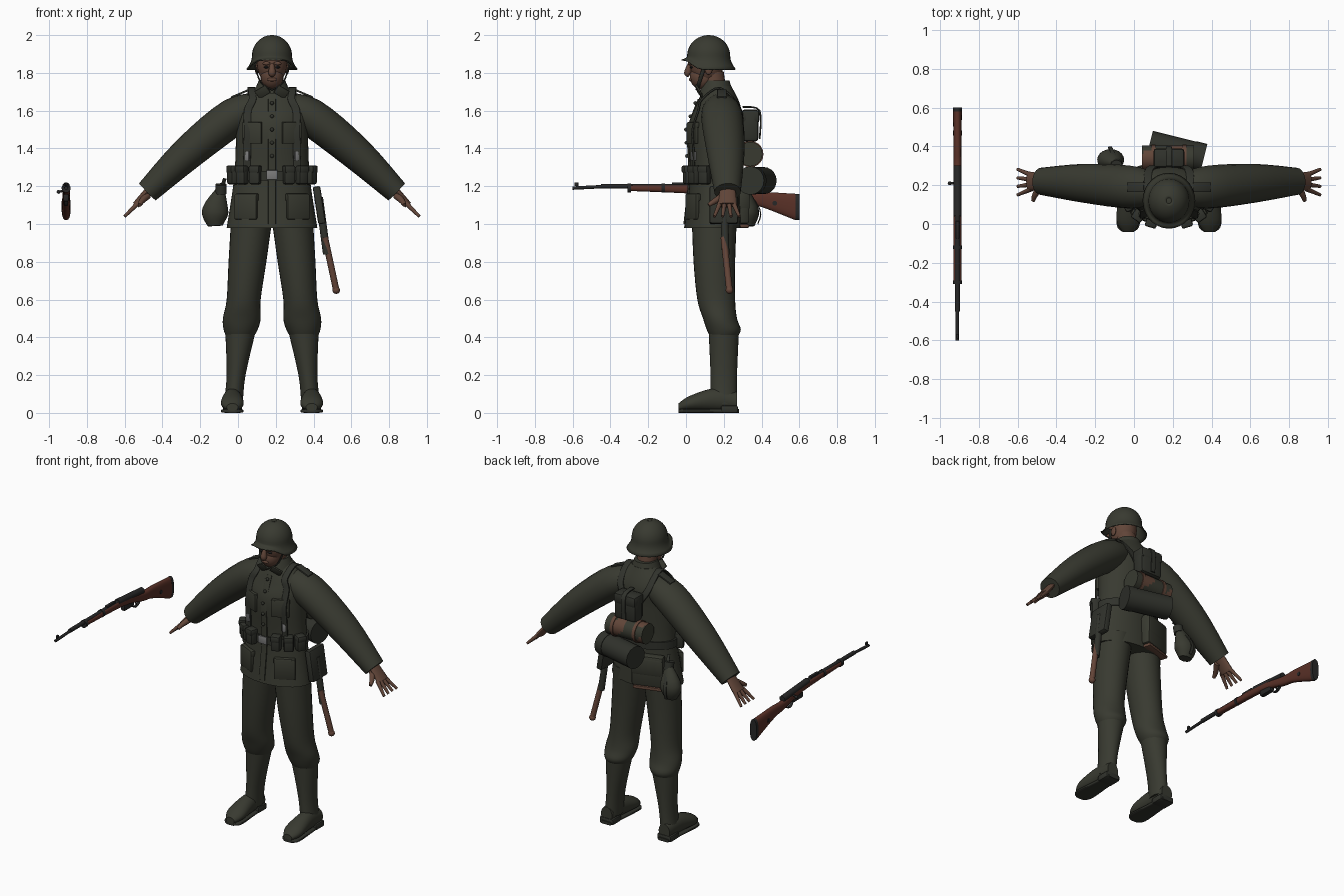
import bpy, bmesh
from math import sin, cos, tau, atan2, radians, copysign
from mathutils import Vector, Matrix, Euler

X, Y, Z = Matrix.Identity(3)
if bpy.data.objects.get("Cube"):
    bpy.data.objects.remove(bpy.data.objects["Cube"])


def material(name, *rgb):
    mat = bpy.data.materials.new(name)
    mat.use_nodes = True
    mat.diffuse_color = (*rgb, 1)
    shader = mat.node_tree.nodes["Principled BSDF"]
    shader.inputs["Base Color"].default_value = (*rgb, 1)
    shader.inputs["Roughness"].default_value = .9
    return mat


cloth = material("olive cloth", .04, .042, .03)
gear = material("dark gear", .03, .032, .025)
flesh = material("skin", .12, .06, .04)
wood = material("wood", .1, .03, .02)
pale_wood = material("pale wood", .13, .06, .04)
canvas = material("brown canvas", .12, .06, .04)
steel = material("gunmetal", .02, .02, .02)
silver = material("buckle grey", .2, .2, .2)
assembly_x = .18   # centre of the assembly being built


def finish(name, bm, *mats):
    """Turn a bmesh into a smooth object with sharp corners kept."""
    bmesh.ops.recalc_face_normals(bm, faces=bm.faces)
    mesh = bpy.data.meshes.new(name)
    bm.to_mesh(mesh)
    bm.free()
    mesh.shade_smooth()
    mesh.set_sharp_from_angle(angle=radians(40))
    for mat in mats:
        mesh.materials.append(mat)
    obj = bpy.data.objects.new(name, mesh)
    obj.location.x = assembly_x
    bpy.context.collection.objects.link(obj)
    return obj


def bridge(name, rings, mats, capped=True, rule=None):
    """Join rings of points; faces that match the rule take the second material."""
    bm = bmesh.new()
    loops = [[bm.verts.new(point) for point in ring] for ring in rings]
    for low, high in zip(loops, loops[1:]):
        for i, vert in enumerate(low):
            face = bm.faces.new((low[i - 1], vert, high[i], high[i - 1]))
            if rule and rule(face.calc_center_median()):
                face.material_index = 1
    if capped:
        bm.faces.new(loops[0])
        bm.faces.new(loops[-1])
    return finish(name, bm, *mats)


def ellipse(center, u, v, ru, rv, power=1, count=28):
    def bend(value):
        return copysign(abs(value) ** power, value)
    angles = [tau * i / count for i in range(count)]
    return [center + u * ru * bend(cos(a)) + v * rv * bend(sin(a)) for a in angles]


def smooth_rows(rows, steps):
    """Catmull-Rom interpolation between rows."""
    rows = [Vector(row) for row in rows]
    padded = [rows[0], *rows, rows[-1]]
    result = []
    for before, start, end, after in zip(padded, rows, rows[1:], padded[3:]):
        leave, arrive = (end - before) / 2, (after - start) / 2
        for k in range(steps):
            t = k / steps
            ease = t * t * (3 - 2 * t)
            result.append(start.lerp(end, ease) + leave * t * (1 - t) ** 2 - arrive * t * t * (1 - t))
    return result + [rows[-1]]


def loft(name, rows, mat, x=0, lean=0, along_y=False, steps=4, power=1):
    """Rows: position on the axis, sideways position, half width, half depth."""
    rings = []
    for main, offset, width, depth in smooth_rows(rows, steps):
        place = (main, offset) if along_y else (offset, main)
        center = Vector((x + lean * main, *place))
        rings.append(ellipse(center, X, Z if along_y else Y, width, depth, power))
    return bridge(name, rings, [mat])


def path(name, points, radii, mats, side=X, flat=1, steps=4, power=1, rule=None):
    """Sweep an ellipse along points, with one radius or one for each point."""
    if not isinstance(radii, tuple):
        radii = [radii] * len(points)
    rows = smooth_rows([(*p, r) for p, r in zip(points, radii)], steps)
    rings = []
    for i, row in enumerate(rows):
        ahead, behind = rows[min(i + 1, len(rows) - 1)], rows[max(i - 1, 0)]
        tangent = (ahead - behind).xyz.normalized()
        across = tangent.cross(Z if abs(tangent.dot(side)) > .9 else side).normalized()
        rings.append(ellipse(row.xyz, across.cross(tangent), across, row.w, row.w * flat, power, 20))
    return bridge(name, rings, mats, rule=rule)


def rod(name, start, end, radius, mat):
    return path(name, [start, end], radius, [mat], steps=1)


def strap(name, points, half_width, mat=gear):
    return path(name, points, half_width, [mat], flat=.3, power=.4)


def box(name, center, size, mat, turn=(0, 0, 0)):
    bm = bmesh.new()
    place = Matrix.LocRotScale(Vector(center), Euler(turn), Vector(size))
    bmesh.ops.create_cube(bm, size=1, matrix=place)
    bmesh.ops.bevel(bm, geom=bm.edges[:], offset=min(size) * .25, segments=2, affect='EDGES', profile=.5)
    return finish(name, bm, mat)


def ball(name, center, radii, mat):
    bm = bmesh.new()
    place = Matrix.LocRotScale(Vector(center), None, Vector(radii))
    bmesh.ops.create_uvsphere(bm, u_segments=24, v_segments=14, radius=1, matrix=place)
    return finish(name, bm, mat)


# Jacket
JACKET = [(.98, .14, .24, .15), (1.25, .15, .2, .13), (1.5, .15, .19, .14),
          (1.62, .17, .19, .12), (1.73, .17, .08, .07)]
loft("jacket", JACKET, cloth, steps=6)


def on_jacket(degrees, z, out=.01):
    """Point on the jacket and its heading, by angle from the front."""
    low, high = next((a, b) for a, b in zip(JACKET, JACKET[1:]) if z <= b[0])
    _, y, width, depth = Vector(low).lerp(Vector(high), (z - low[0]) / (high[0] - low[0]))
    s, c = sin(radians(degrees)), cos(radians(degrees))
    point = Vector(((width + out) * s, y - (depth + out) * c, z))
    return point, (0, 0, atan2(s / width, c / depth))


def patch(name, degrees, z, size, mat, out=.01):
    point, turn = on_jacket(degrees, z, out)
    return box(name, point, size, mat, turn)


# Collar, front flap, buttons and belt
loft("collar", [(1.69, .16, .1, .09), (1.76, .16, .07, .07)], cloth)
strap("front_flap", [on_jacket(0, 1 + i * .11, 0)[0] for i in range(7)], .02, cloth)
for i in range(5):
    ball("button", on_jacket(0, 1.36 + i * .07)[0], (.01, .01, .01), gear)
loft("belt", [(z, .15, .21, .14) for z in (1.23, 1.28)], gear, steps=1)
patch("belt_buckle", 0, 1.26, (.06, .01, .05), silver, .02)

for s in (-1, 1):
    # Pockets, pouches and shoulder board
    box("collar_point", (s * .05, .07, 1.7), (.07, .01, .05), cloth, (.5, s * .5, s * .4))
    for part, degrees, z, size in (("chest", 33, 1.48, .11), ("hip", 38, 1.09, .13)):
        patch(part + "_pocket", s * degrees, z, (size, .02, size), cloth, 0)
        patch(part + "_pocket_flap", s * degrees, z + size * .4, (size, .03, size * .3), cloth, 0)
    for degrees in (24, 46, 70):
        patch("ammo_pouch", s * degrees, 1.26, (.06, .05, .1), gear, .02)
        patch("pouch_lid", s * degrees, 1.29, (.06, .06, .04), gear, .02)
    box("shoulder_board", (s * .17, .19, 1.69), (.1, .05, .01), gear, (0, s * .4, 0))

    # Load straps
    chest = [on_jacket(s * 40, z)[0] for z in (1.3, 1.4, 1.5, 1.6, 1.66)]
    back = [on_jacket(s * turn, z)[0] for turn, z in ((150, 1.62), (170, 1.5), (175, 1.28))]
    strap("load_strap", [*chest, (s * .11, .18, 1.72), *back], .02)
    patch("strap_hook", s * 40, 1.36, (.03, .02, .05), silver)

    # Sleeve
    elbow, wrist = (s * .44, .21, 1.38), (s * .66, .22, 1.17)
    path("sleeve", [(s * .06, .18, 1.62), (s * .2, .19, 1.57), elbow, wrist],
         (.08, .11, .1, .07), [cloth], side=Y, flat=.9)

    # Hand
    path("palm", [(s * .64, .22, 1.2), (s * .72, .22, 1.1)], (.04, .05), [flesh], side=Y, flat=.4)
    for i in range(4):
        knuckle = Vector((s * .71, .18 + i * .024, 1.11))
        reach = Vector((s * .07, i * .02 - .03, -.07))
        path("finger", [knuckle, knuckle + reach], (.013, .008), [flesh])
    path("thumb", [(s * .66, .2, 1.15), (s * .69, .15, 1.12), (s * .7, .12, 1.1)], (.02, .015, .01), [flesh])

    # Trousers and boots
    loft("trouser_leg", [(1.05, .15, .11, .12), (.8, .15, .1, .11), (.6, .16, .09, .1), (.5, .18, .1, .09),
                         (.44, .2, .09, .09), (.4, .2, .07, .07)], cloth, s * .21, s * -.1)
    loft("boot_shaft", [(.43, .2, .08, .08), (.2, .2, .05, .07), (.05, .2, .05, .07)], cloth, s * .21, s * -.1)
    loft("boot_foot", [(.27, .06, .04, .05), (.15, .07, .05, .06), (.02, .05, .06, .04), (-.04, .03, .03, .02)],
         cloth, s * .21, along_y=True)
    loft("boot_sole", [(y, .01, width, .01) for y, width in ((.28, .04), (.15, .05), (0, .06), (-.04, .03))],
         gear, s * .21, along_y=True, power=.5)
    box("boot_heel", (s * .21, .23, .02), (.1, .09, .04), gear)

    # Ears, eyes, brows and chin strap
    ball("ear", (s * .08, .12, 1.82), (.01, .02, .03), flesh)
    ball("eye", (s * .03, .03, 1.83), (.015, .01, .006), steel)
    ball("brow", (s * .03, .02, 1.85), (.02, .01, .01), flesh)
    path("chin_strap", [(s * .09, .1, 1.84), (s * .06, .07, 1.75), (0, .06, 1.71)], .01, [gear], side=Y, flat=.4)

# Head
rod("neck", (0, .16, 1.66), (0, .14, 1.8), .06, flesh)
ball("skull", (0, .11, 1.85), (.08, .09, .11), flesh)
ball("jaw", (0, .09, 1.78), (.06, .07, .07), flesh)
path("nose", [(0, .02, 1.85), (0, .01, 1.8), (0, .02, 1.79)], (.01, .02, .01), [flesh])
ball("mouth", (0, .025, 1.765), (.025, .01, .01), canvas)

# Helmet: dome flaring into a rim that rises over the face
rings = []
for k in range(1, 13):
    angle = tau / 4 * k / 12
    center = Vector((0, .12, 1.89 + .11 * cos(angle)))
    rings.append(ellipse(center, X, Y, .106 * sin(angle), .114 * sin(angle)))
for t in (.25, .5, .75, 1):
    flare = .03 * t * t
    rim = ellipse(Vector((0, .12, 1.89)), X, Y, .106 + flare, .114 + flare)
    for point in rim:
        point.z -= t * (.02 + .05 * min(1, max(0, point.y / .07)))
    rings.append(rim)
helmet = bridge("helmet", rings, [cloth], capped=False)
helmet.modifiers.new("thickness", 'SOLIDIFY').thickness = .006
ball("helmet_crown", (0, .12, 1.99), (.03, .03, .01), cloth)

# Mess tin, camouflaged roll and canister on the back
box("mess_tin", (0, .34, 1.52), (.16, .09, .17), gear)
box("mess_tin_lid", (0, .34, 1.57), (.16, .1, .07), gear)
strap("mess_tin_strap", [(0, .39, 1.45), (0, .39, 1.6), (0, .3, 1.62)], .015)


def camouflage(point):
    around = atan2(point.z - 1.37, point.y - .34)
    return sin(point.x * 38) + sin(around * 2 + point.x * 20) > .5


path("blanket_roll", [(-.14, .34, 1.37), (.13, .34, 1.37)], .065, [cloth, canvas], steps=16, rule=camouflage)
for x in (-.08, .08):
    rod("roll_strap", (x - .01, .34, 1.37), (x + .01, .34, 1.37), .07, canvas)
start, end = Vector((-.1, .41, 1.23)), Vector((.18, .34, 1.23))
rod("canister", start, end, .072, gear)
rod("canister_lid", start.lerp(end, .8), end, .075, gear)

# Bread bag and canteen
patch("bread_bag", -154, 1.1, (.2, .06, .2), cloth)
patch("bread_bag_flap", -154, 1.13, (.2, .07, .12), cloth)
patch("bread_bag_trim", -154, .99, (.19, .05, .02), canvas)
path("canteen", [(-.3, .33, .99), (-.3, .33, 1.07), (-.27, .31, 1.19)], (.04, .07, .02), [cloth], flat=.8)
rod("canteen_cup", (-.27, .31, 1.16), (-.27, .3, 1.21), .03, gear)
strap("canteen_strap", [(-.3, .38, 1), (-.3, .39, 1.08), (-.25, .28, 1.24)], .01)

# Digging tool and scabbard on the left hip
box("tool_cover", (.25, .2, 1.1), (.04, .15, .2), gear, (0, -.15, 0))
rod("scabbard", (.25, .2, 1.14), (.29, .21, .84), .02, gear)
rod("tool_handle", (.28, .2, .93), (.34, .23, .65), .017, pale_wood)
ball("tool_grip", (.34, .23, .65), (.02, .02, .02), pale_wood)

# Rifle
assembly_x = -.91
loft("rifle_stock", [(-.3, 1.19, .02, .015), (.1, 1.18, .02, .025), (.3, 1.14, .02, .03), (.4, 1.13, .02, .04),
                     (.58, 1.09, .023, .07)], wood, along_y=True, power=.8)
loft("butt_plate", [(y, 1.09, .024, .07) for y in (.58, .6)], steel, along_y=True, power=.8)
rod("muzzle", (0, -.6, 1.19), (0, -.4, 1.2), .009, steel)
rod("barrel", (0, -.45, 1.2), (0, .1, 1.2), .013, steel)
rod("receiver", (0, .04, 1.2), (0, .3, 1.18), .02, steel)
rod("bolt_handle", (0, .21, 1.18), (-.04, .21, 1.17), .006, steel)
ball("bolt_knob", (-.04, .21, 1.17), (.01, .01, .01), steel)
for y in (-.3, -.12):
    rod("barrel_band", (0, y - .01, 1.19), (0, y + .01, 1.19), .024, steel)
box("front_sight", (0, -.58, 1.21), (.01, .02, .02), steel)
box("rear_sight", (0, -.03, 1.21), (.02, .09, .02), steel)
box("magazine", (0, .15, 1.14), (.03, .1, .04), steel)
strap("trigger_guard", [(0, .19, 1.13), (0, .22, 1.1), (0, .26, 1.11), (0, .28, 1.14)], .01, steel)
rod("trigger", (0, .23, 1.14), (0, .24, 1.11), .004, steel)
rod("stock_disc", (-.024, .47, 1.11), (.024, .47, 1.11), .013, steel)
